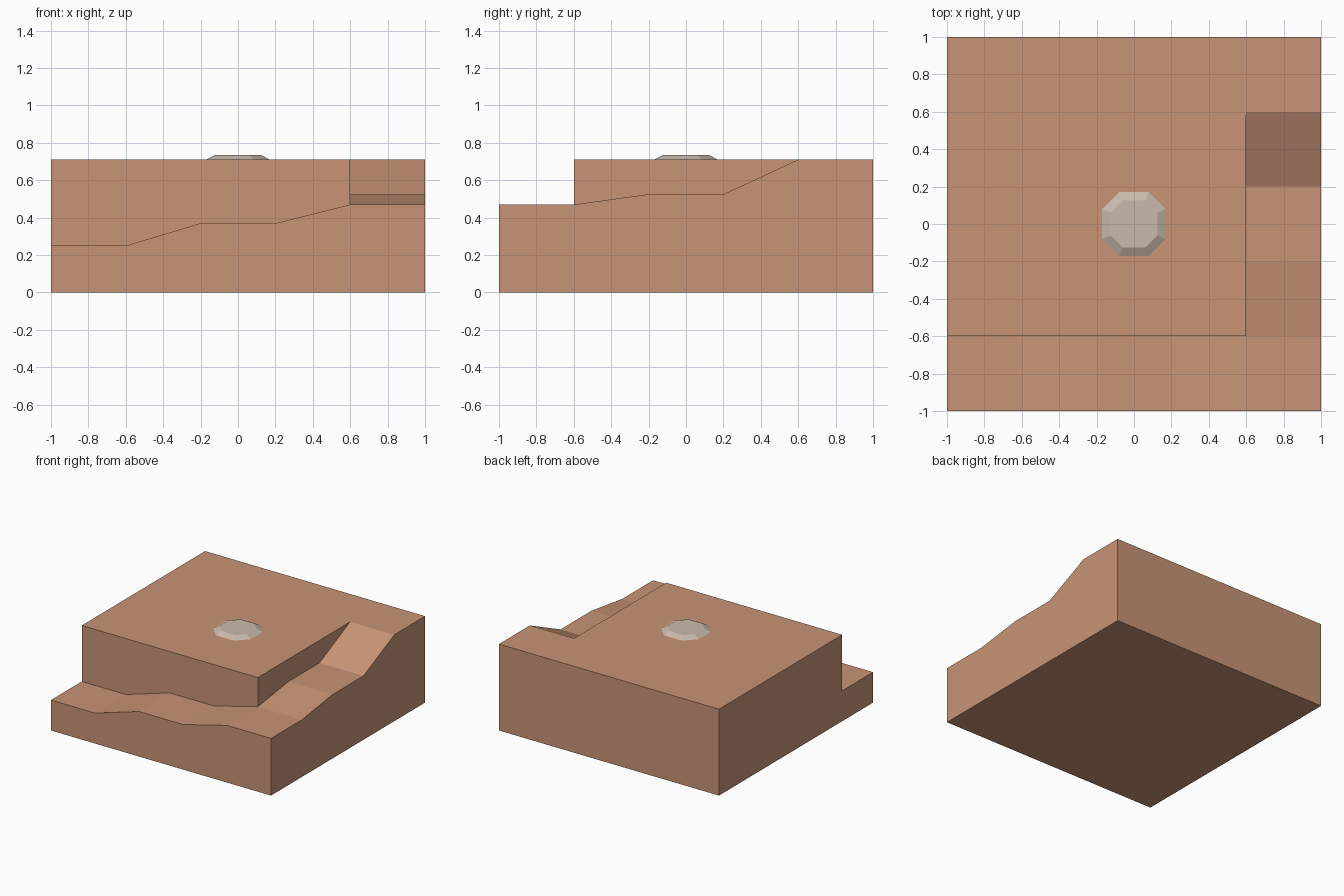
import bpy, bmesh

if "Cube" in bpy.data.objects:
    bpy.data.objects.remove(bpy.data.objects["Cube"])

TOP = 0.71


def material(name, rgb):
    m = bpy.data.materials.new(name)
    m.diffuse_color = (*rgb, 1)
    m.use_nodes = True
    m.node_tree.nodes["Principled BSDF"].inputs["Base Color"].default_value = m.diffuse_color
    return m


def add_object(name, bm, mat=None):
    bmesh.ops.recalc_face_normals(bm, faces=bm.faces)
    me = bpy.data.meshes.new(name)
    bm.to_mesh(me)
    bm.free()
    ob = bpy.data.objects.new(name, me)
    bpy.context.collection.objects.link(ob)
    if mat:
        me.materials.append(mat)
    return ob


def loft(name, lower, upper, mat=None):
    """Closed solid between two matching loops of points."""
    bm = bmesh.new()
    a = [bm.verts.new(p) for p in lower]
    b = [bm.verts.new(p) for p in upper]
    bm.faces.new(a)
    bm.faces.new(b)
    n = len(a)
    for i in range(n):
        j = (i + 1) % n
        bm.faces.new((a[i], a[j], b[j], b[i]))
    return add_object(name, bm, mat)


def octagon(r, c, z):
    return [(x, y, z) for x, y in ((r, -c), (r, c), (c, r), (-c, r),
                                   (-r, c), (-r, -c), (-c, -r), (c, -r))]


clay = material("clay", (0.58, 0.296, 0.181))
stone_mat = material("stone", (0.59, 0.49, 0.41))

# Square block of ground
square = [(-1, -1), (1, -1), (1, 1), (-1, 1)]
ground = loft("ground_block", [(x, y, 0) for x, y in square],
              [(x, y, TOP) for x, y in square], clay)

# Front path: rises in ramps from left to right
front = [(-1.1, 0.25), (-0.6, 0.25), (-0.2, 0.37), (0.2, 0.37),
         (0.6, 0.47), (1.1, 0.47), (1.1, 1), (-1.1, 1)]
front_cut = loft("front_path_cutter", [(x, -1.1, z) for x, z in front],
                 [(x, -0.6, z) for x, z in front])

# Right path: climbs from the front corner up to the plateau
slope = (TOP - 0.525) / 0.4
right = [(-0.8, 0.6), (-0.6, 0.47), (-0.2, 0.525), (0.2, 0.525),
         (0.8, 0.525 + 0.6 * slope), (0.8, 1), (-0.8, 1)]
right_cut = loft("right_path_cutter", [(0.6, y, z) for y, z in right],
                 [(1.1, y, z) for y, z in right])

# Carve both paths out of the block
bpy.context.view_layer.objects.active = ground
for cutter in (front_cut, right_cut):
    cutter.hide_render = True
    mod = ground.modifiers.new("carve", 'BOOLEAN')
    mod.operation = 'DIFFERENCE'
    mod.solver = 'EXACT'
    mod.object = cutter
    bpy.ops.object.modifier_apply(modifier=mod.name)
    bpy.data.objects.remove(cutter)

# Faceted stone set into the plateau
loft("stone", octagon(0.17, 0.08, TOP), octagon(0.125, 0.062, TOP + 0.024), stone_mat)
